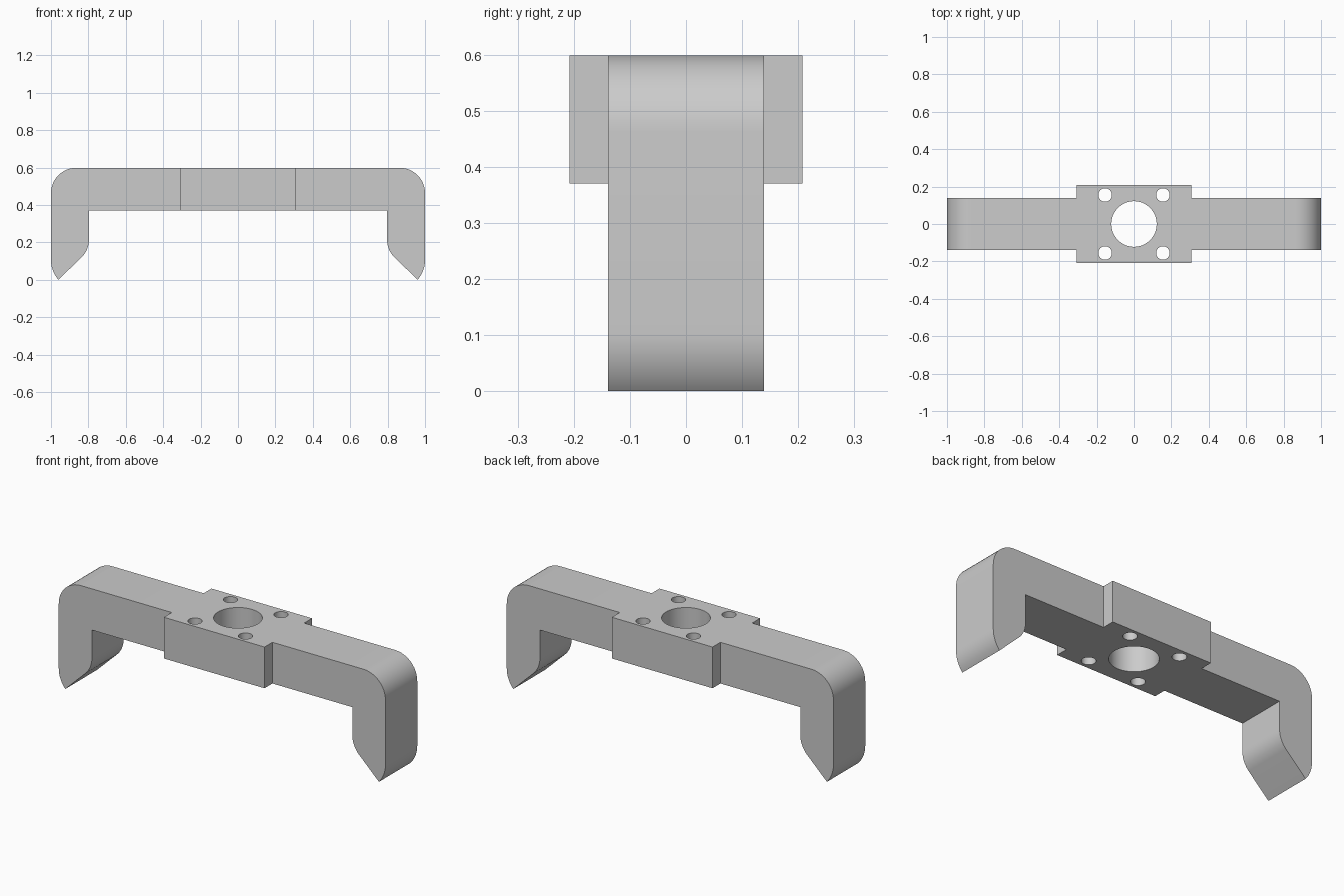
import bpy
import bmesh
from math import cos, sin, radians

if "Cube" in bpy.data.objects:
    bpy.data.objects.remove(bpy.data.objects["Cube"], do_unlink=True)

TOP, UNDER = 0.598, 0.37
BAR_Y, PLATE_X, PLATE_Y = 0.139, 0.308, 0.208

grey = bpy.data.materials.new("light_grey")
grey.use_nodes = True
colour = (0.6, 0.6, 0.6, 1)
grey.diffuse_color = colour
grey.node_tree.nodes["Principled BSDF"].inputs["Base Color"].default_value = colour


def arc(cx, cz, r, start, end, steps=12):
    angles = [radians(start + (end - start) * i / steps) for i in range(steps + 1)]
    return [(cx + r * cos(a), cz + r * sin(a)) for a in angles]


def add_object(name, bm):
    bmesh.ops.recalc_face_normals(bm, faces=bm.faces)
    mesh = bpy.data.meshes.new(name)
    bm.to_mesh(mesh)
    bm.free()
    mesh.materials.append(grey)
    obj = bpy.data.objects.new(name, mesh)
    bpy.context.collection.objects.link(obj)
    return obj


def extrude_profile(name, points, half_depth):
    bm = bmesh.new()
    face = bm.faces.new([bm.verts.new((x, -half_depth, z)) for x, z in points])
    new = bmesh.ops.extrude_face_region(bm, geom=[face])["geom"]
    verts = [v for v in new if isinstance(v, bmesh.types.BMVert)]
    bmesh.ops.translate(bm, verts=verts, vec=(0, 2 * half_depth, 0))
    return add_object(name, bm)


def drill(name, x, y, r, segments):
    bm = bmesh.new()
    bmesh.ops.create_cone(bm, cap_ends=True, segments=segments, radius1=r, radius2=r, depth=1)
    bmesh.ops.translate(bm, verts=bm.verts, vec=(x, y, 0.5))
    return add_object(name, bm)


def combine(target, other, operation):
    mod = target.modifiers.new(operation.lower(), 'BOOLEAN')
    mod.operation = operation
    mod.solver = 'EXACT'
    mod.object = other
    bpy.context.view_layer.objects.active = target
    bpy.ops.object.modifier_apply(modifier=mod.name)
    bpy.data.objects.remove(other, do_unlink=True)


# Crossbar with rounded shoulders and hooked legs
r = 0.135
half = arc(1 - r, TOP - r, r, 90, 0)
half += arc(0.842, 0.105, 0.158, 0, -41.6)
half += arc(0.797 + r, 0.215, r, 225, 180)
half.append((0.797, UNDER))
bracket = extrude_profile("clamp_bracket", half + [(-x, z) for x, z in reversed(half)], BAR_Y)

# Wider mounting plate in the middle
plate = extrude_profile("mounting_plate", [(-PLATE_X, UNDER), (PLATE_X, UNDER),
                                           (PLATE_X, TOP), (-PLATE_X, TOP)], PLATE_Y)
combine(bracket, plate, 'UNION')

# Centre bore and four screw holes
combine(bracket, drill("centre_bore", 0, 0, 0.122, 64), 'DIFFERENCE')
for sx in (-1, 1):
    for sy in (-1, 1):
        combine(bracket, drill("screw_hole", sx * 0.155, sy * 0.155, 0.036, 32), 'DIFFERENCE')

# Smooth curves, crisp edges
bpy.ops.object.select_all(action='DESELECT')
bracket.select_set(True)
bpy.context.view_layer.objects.active = bracket
bpy.ops.object.shade_smooth_by_angle(angle=radians(30))
